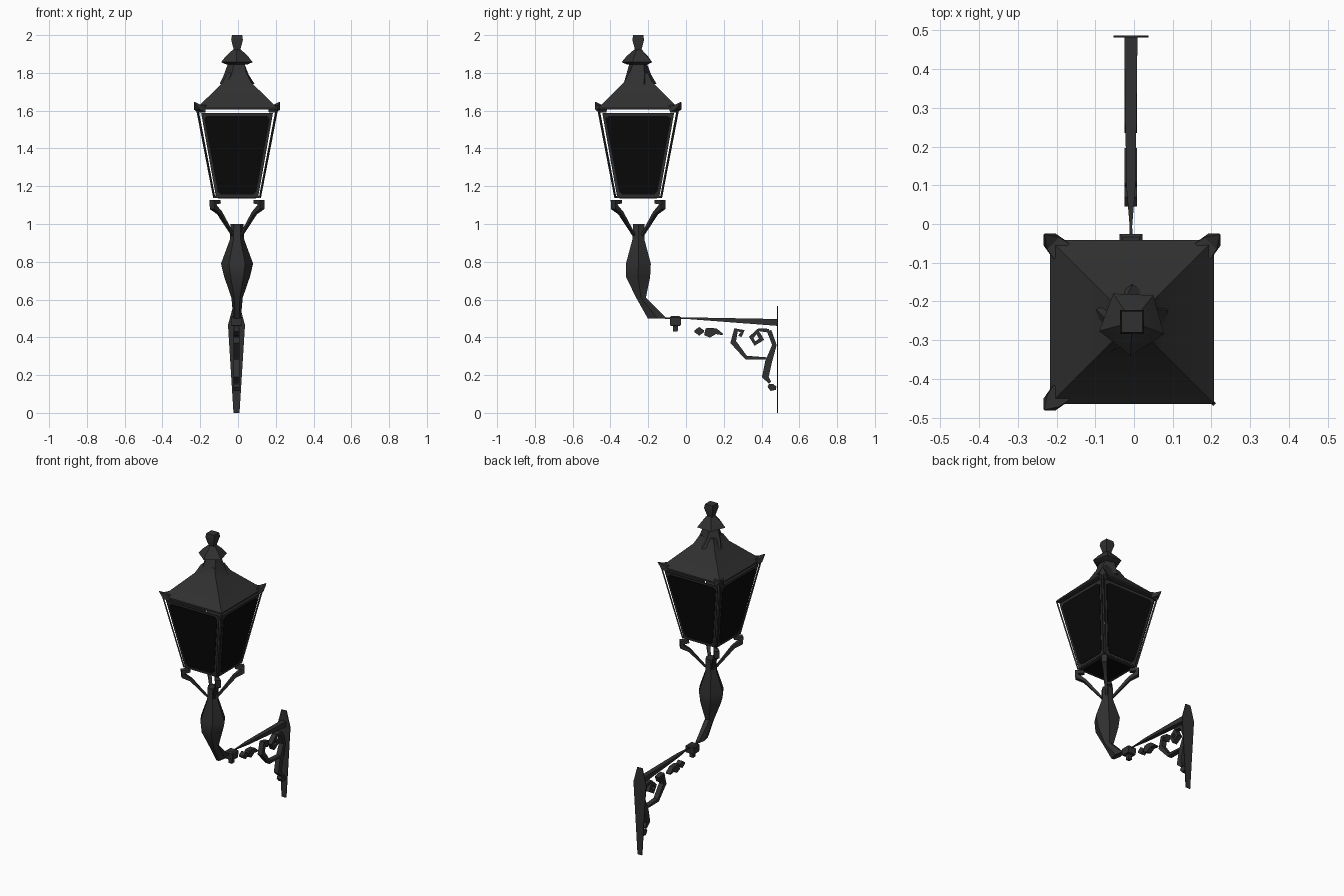
import bpy, bmesh, math
from mathutils import Vector, Matrix

cube = bpy.data.objects.get("Cube")
if cube:
    bpy.data.objects.remove(cube, do_unlink=True)

CX, CY = -0.005, -0.253      # lantern axis
BX = -0.008                  # bracket plane


def material(name, value):
    m = bpy.data.materials.new(name)
    m.use_nodes = True
    colour = (value, value, value, 1)
    m.diffuse_color = colour
    bsdf = m.node_tree.nodes["Principled BSDF"]
    bsdf.inputs["Base Color"].default_value = colour
    bsdf.inputs["Roughness"].default_value = 0.7
    return m


IRON = material("dark iron", 0.03)
GLASS = material("black glass", 0.003)


def finish(name, bm, mat=IRON, smooth=True):
    bmesh.ops.recalc_face_normals(bm, faces=bm.faces)
    mesh = bpy.data.meshes.new(name)
    bm.to_mesh(mesh)
    bm.free()
    mesh.materials.append(mat)
    obj = bpy.data.objects.new(name, mesh)
    bpy.context.collection.objects.link(obj)
    if smooth:
        bpy.ops.object.select_all(action="DESELECT")
        obj.select_set(True)
        bpy.context.view_layer.objects.active = obj
        bpy.ops.object.shade_smooth_by_angle(angle=math.radians(30))
    return obj


def sweep(name, rings, n=4, side=(1, 0, 0), axis=None, turn=None, twist=0, smooth=True):
    """Loft n-sided rings; each ring is (point, half width, half depth)."""
    bm = bmesh.new()
    side = Vector(side).normalized()
    pts = [Vector(r[0]) for r in rings]
    turn = math.pi / n if turn is None else turn
    k = 1 / math.cos(math.pi / n) if n == 4 else 1
    loops = []
    for i, (p, w, d) in enumerate(rings):
        tan = Vector(axis) if axis else pts[min(i + 1, len(pts) - 1)] - pts[max(i - 1, 0)]
        up = tan.normalized().cross(side)
        loop = []
        for j in range(n):
            a = turn + twist * i + 2 * math.pi * j / n
            loop.append(bm.verts.new(pts[i] + side * (w * k * math.cos(a)) + up * (d * k * math.sin(a))))
        loops.append(loop)
    for a, b in zip(loops, loops[1:]):
        for j in range(n):
            bm.faces.new((a[j], a[(j + 1) % n], b[(j + 1) % n], b[j]))
    bm.faces.new(loops[0])
    bm.faces.new(loops[-1])
    return finish(name, bm, smooth=smooth)


def column(name, profile, n, turn=None, twist=0):
    """Vertical loft on the lantern axis from (height, radius) pairs."""
    return sweep(name, [((CX, CY, z), r, r) for z, r in profile], n, axis=(0, 0, 1), turn=turn, twist=twist)


def slab(name, pts, thick, mat=IRON):
    """Flat polygon thickened along its normal."""
    bm = bmesh.new()
    face = bm.faces.new([bm.verts.new(p) for p in pts])
    face.normal_update()
    move = face.normal * thick
    out = bmesh.ops.extrude_face_region(bm, geom=[face], use_keep_orig=True)
    bmesh.ops.translate(bm, vec=move, verts=[v for v in out["geom"] if isinstance(v, bmesh.types.BMVert)])
    return finish(name, bm, mat, smooth=False)


# Roof and stacked finial
column("roof", [(1.605, 0.212), (1.615, 0.212), (1.75, 0.075), (1.80, 0.05)], 4)
column("roof_collar", [(1.74, 0.098), (1.79, 0.07), (1.86, 0.045)], 5, turn=0.3, twist=0.2)
column("finial_cap", [(1.845, 0.06), (1.857, 0.088), (1.89, 0.06), (1.925, 0.02)], 5, turn=0.9)
column("finial_knob", [(1.91, 0.014), (1.975, 0.031), (2.0, 0.027)], 4)

# Lantern sides: framed panels with clipped-corner glass, plus corner rods
LOW, HIGH = 1.145, 1.588


def on_wall(x, t, lift, spin):
    """Point on a sloping wall; t runs from the bottom to the top."""
    p = Vector((x, -(0.119 + 0.083 * t) - lift, LOW + (HIGH - LOW) * t))
    return Matrix.Rotation(spin, 4, "Z") @ p + Vector((CX, CY, 0))


for i in range(4):
    spin = i * math.pi / 2
    frame = [(-0.112, 0), (0.112, 0), (0.19, 1), (-0.19, 1)]
    slab(f"panel_frame_{i}", [on_wall(x, t, 0, spin) for x, t in frame], 0.004)
    half = [(0.085, 0.025), (0.102, 0.065), (0.173, 0.93), (0.155, 0.965)]
    pane = half + [(-x, t) for x, t in reversed(half)]
    slab(f"glass_pane_{i}", [on_wall(x, t, 0.004, spin) for x, t in pane], 0.003, GLASS)

for sx in (-1, 1):
    for sy in (-1, 1):
        label = ("front" if sy < 0 else "back") + ("_left" if sx > 0 else "_right")

        def corner(r, z):
            return (CX + sx * r, CY + sy * r, z)

        across = (sx, -sy, 0)
        sweep("corner_rod_" + label, [(corner(0.121, 1.14), 0.004, 0.004), (corner(0.211, 1.61), 0.005, 0.004)],
              side=across)
        # Eave spikes on three of the corners
        if not (sx > 0 and sy < 0):
            sweep("eave_spike_" + label, [(corner(0.185, 1.61), 0.028, 0.02), (corner(0.208, 1.617), 0.022, 0.013),
                                          (corner(0.226, 1.645), 0.002, 0.002)], side=across)
        # Hooked prong under the lantern
        path = [(0.022, 0.94), (0.092, 1.058), (0.125, 1.088), (0.128, 1.115), (0.095, 1.118)]
        size = [0.007, 0.012, 0.017, 0.017, 0.012]
        sweep("prong_" + label, [(corner(r, z), s, s * 0.8) for (r, z), s in zip(path, size)], side=across)

# Lantern floor
column("floor_frame", [(1.138, 0.12), (1.147, 0.121)], 4)
floor = [(-1, -1), (-1, 1), (1, 1), (1, -1)]
slab("floor_pane", [(CX + 0.1 * x, CY + 0.1 * y, 1.138) for x, y in floor], 0.004, GLASS)

# Swelling arm that bends back toward the wall
arm = [(1.0, -0.25, 0.034, 0.036), (0.92, -0.252, 0.037, 0.036), (0.79, -0.252, 0.085, 0.076),
       (0.72, -0.254, 0.068, 0.074), (0.61, -0.238, 0.03, 0.03), (0.50, -0.152, 0.02, 0.058)]
sweep("arm", [((CX, y, z), w, d) for z, y, w, d in arm], 6, axis=(0, 0, 1), turn=0)

# Joint between arm and bracket
joint = [(0.43, 0.012), (0.46, 0.014), (0.462, 0.028), (0.505, 0.03), (0.512, 0.022)]
sweep("joint", [((BX, -0.056, z), r, r) for z, r in joint], 4, axis=(0, 0, 1))
sweep("joint_pin", [((BX, -0.11, 0.501), 0.005, 0.005), ((BX, 0.02, 0.502), 0.003, 0.003)])

# Tapered horizontal bar
sweep("bracket_bar", [((BX, -0.02, 0.502), 0.002, 0.003), ((BX, 0.1, 0.497), 0.012, 0.007),
                      ((BX, 0.482, 0.479), 0.017, 0.018)])


# Scrollwork below the bar
def scroll(name, path, size):
    rings = [((BX, y, z), 0.016, s) for (y, z), s in zip(path, size)]
    return sweep(name, rings)


scroll("bead", [(0.045, 0.432), (0.07, 0.432), (0.095, 0.432)], [0.005, 0.023, 0.005])
scroll("bud", [(0.1, 0.43), (0.125, 0.424), (0.16, 0.432), (0.195, 0.415)], [0.018, 0.026, 0.015, 0.004])
scroll("long_scroll", [(0.285, 0.405), (0.30, 0.432), (0.265, 0.44), (0.25, 0.375), (0.318, 0.293), (0.44, 0.288)],
       [0.01, 0.012, 0.012, 0.016, 0.01, 0.005])
scroll("inner_curl", [(0.38, 0.425), (0.40, 0.39), (0.365, 0.367), (0.345, 0.40), (0.385, 0.44), (0.44, 0.435)],
       [0.01, 0.014, 0.012, 0.012, 0.008, 0.01])
scroll("outer_scroll", [(0.44, 0.435), (0.468, 0.36), (0.437, 0.27), (0.42, 0.19), (0.445, 0.16)],
       [0.012, 0.012, 0.018, 0.018, 0.008])
scroll("drop", [(0.435, 0.145), (0.455, 0.135), (0.477, 0.13)], [0.008, 0.02, 0.008])

# Tall pointed wall plate
half_plate = [(0.016, 0.0), (0.045, 0.465), (0.018, 0.565)]
outline = half_plate + [(-x, z) for x, z in reversed(half_plate)]
slab("wall_plate", [(BX + x, 0.487, z) for x, z in outline], 0.005)
